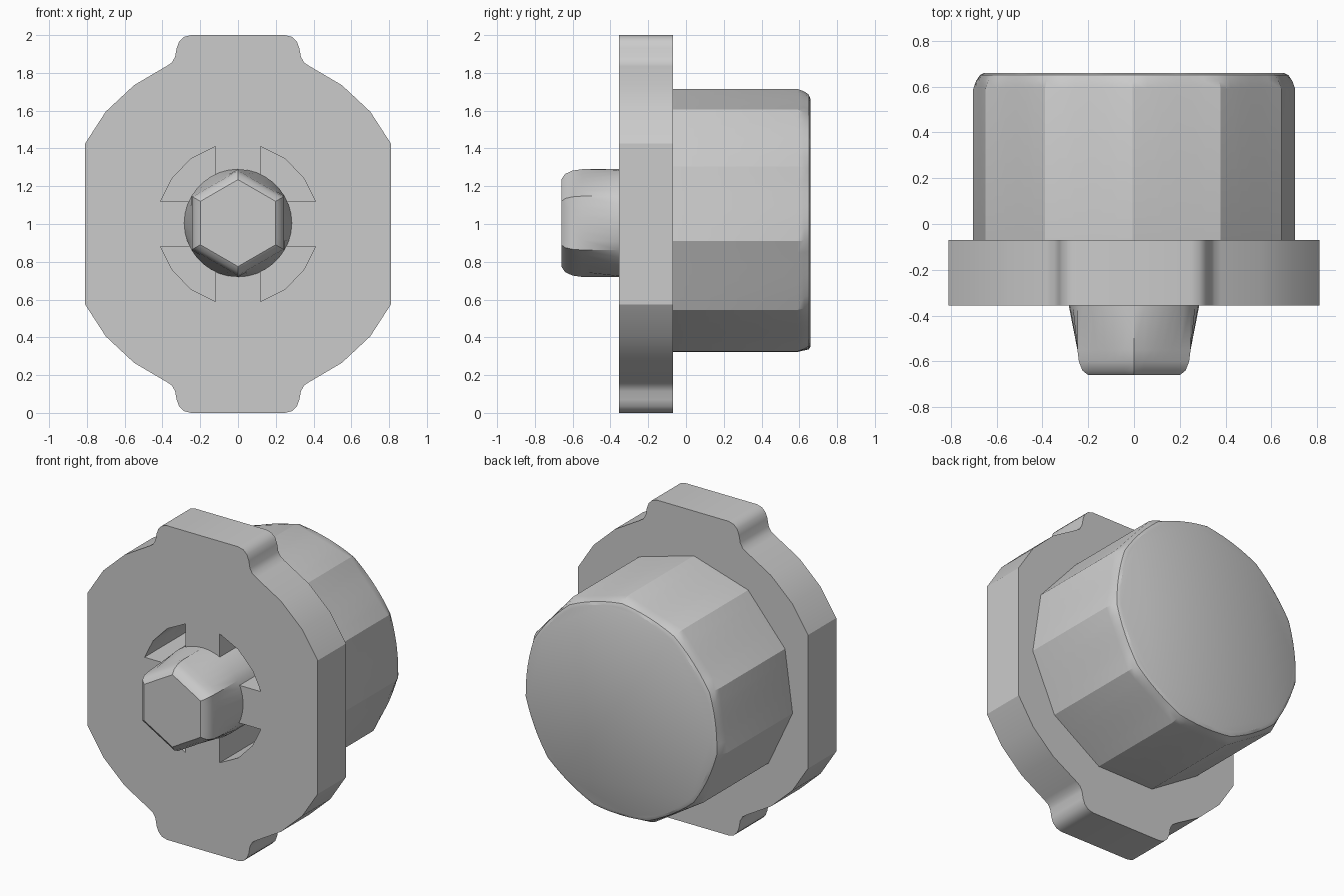
import bpy, bmesh, math

if "Cube" in bpy.data.objects:
    bpy.data.objects.remove(bpy.data.objects["Cube"], do_unlink=True)

grey = bpy.data.materials.new("light grey")
grey.use_nodes = True
grey.diffuse_color = (0.6, 0.6, 0.6, 1)
grey.node_tree.nodes["Principled BSDF"].inputs["Base Color"].default_value = (0.6, 0.6, 0.6, 1)


def finish(name, bm, angle=30):
    bmesh.ops.recalc_face_normals(bm, faces=bm.faces)
    mesh = bpy.data.meshes.new(name)
    bm.to_mesh(mesh)
    bm.free()
    mesh.materials.append(grey)
    obj = bpy.data.objects.new(name, mesh)
    bpy.context.collection.objects.link(obj)
    return obj


def activate(obj):
    bpy.ops.object.select_all(action='DESELECT')
    obj.select_set(True)
    bpy.context.view_layer.objects.active = obj


def loft(bm, rings):
    """Skin a stack of equal point rings and cap both ends."""
    rows = [[bm.verts.new(p) for p in ring] for ring in rings]
    n = len(rows[0])
    for a, b in zip(rows, rows[1:]):
        for i in range(n):
            j = (i + 1) % n
            bm.faces.new((a[i], a[j], b[j], b[i]))
    bm.faces.new(rows[0])
    bm.faces.new(rows[-1])


def ring(y, radius, blend, sides, start, per_side=6, zc=1.005):
    """Circle at blend 0, regular polygon at blend 1."""
    pts = []
    step = 2 * math.pi / sides
    for i in range(sides * per_side):
        local = (i % per_side) / per_side * step
        poly = math.cos(step / 2) / math.cos(local - step / 2)
        r = radius * (1 - blend + blend * poly)
        t = math.radians(start) + i / per_side * step
        pts.append((r * math.cos(t), y, zc + r * math.sin(t)))
    return pts


# Flange plate with rounded tabs at top and bottom
quarter = [(0.81, 0.425), (0.70, 0.595), (0.55, 0.735), (0.38, 0.835),
           (0.35, 0.855), (0.333, 0.885), (0.325, 0.93), (0.312, 0.965),
           (0.287, 0.99), (0.25, 1.0)]
outline = quarter + [(-x, z) for x, z in reversed(quarter)]
outline += [(-x, -z) for x, z in outline]
bm = bmesh.new()
loft(bm, [[(x, y, 1 + z) for x, z in outline] for y in (-0.355, -0.07)])
plate = finish("flange_plate", bm)

# Eleven-sided drum whose back rim rounds off to a circle
bm = bmesh.new()
loft(bm, [ring(y, r, b, 11, 90.5) for y, r, b in
          ((-0.10, 0.71, 1), (0.59, 0.71, 1), (0.625, 0.697, 0.8),
           (0.65, 0.68, 0.4), (0.66, 0.655, 0.1))])
drum = finish("drum", bm)

# Shaft tip that changes from round to six-sided
bm = bmesh.new()
loft(bm, [ring(y, r, b, 6, 90) for y, r, b in
          ((0.28, 0.285, 0), (-0.355, 0.285, 0), (-0.55, 0.285, 1),
           (-0.60, 0.278, 1), (-0.64, 0.26, 1), (-0.66, 0.23, 1))])
knob = finish("shaft_knob", bm)

# Four quarter pockets around the shaft
bm = bmesh.new()
pocket = [(0.12, 0.12), (0.41, 0.12), (0.35, 0.24), (0.25, 0.345), (0.12, 0.41)]
for sx in (1, -1):
    for sz in (1, -1):
        loft(bm, [[(sx * x, y, 1 + sz * z) for x, z in pocket] for y in (-0.5, 0.24)])
cutter = finish("pocket_cutter", bm)
cutter.hide_render = True

for obj in (plate, drum):
    activate(obj)
    cut = obj.modifiers.new("pockets", 'BOOLEAN')
    cut.operation = 'DIFFERENCE'
    cut.solver = 'EXACT'
    cut.object = cutter
    bpy.ops.object.modifier_apply(modifier=cut.name)
bpy.data.objects.remove(cutter, do_unlink=True)

# Smooth shading with crisp edges
for obj, angle in ((plate, 32), (drum, 28), (knob, 35)):
    activate(obj)
    bpy.ops.object.shade_smooth_by_angle(angle=math.radians(angle))
